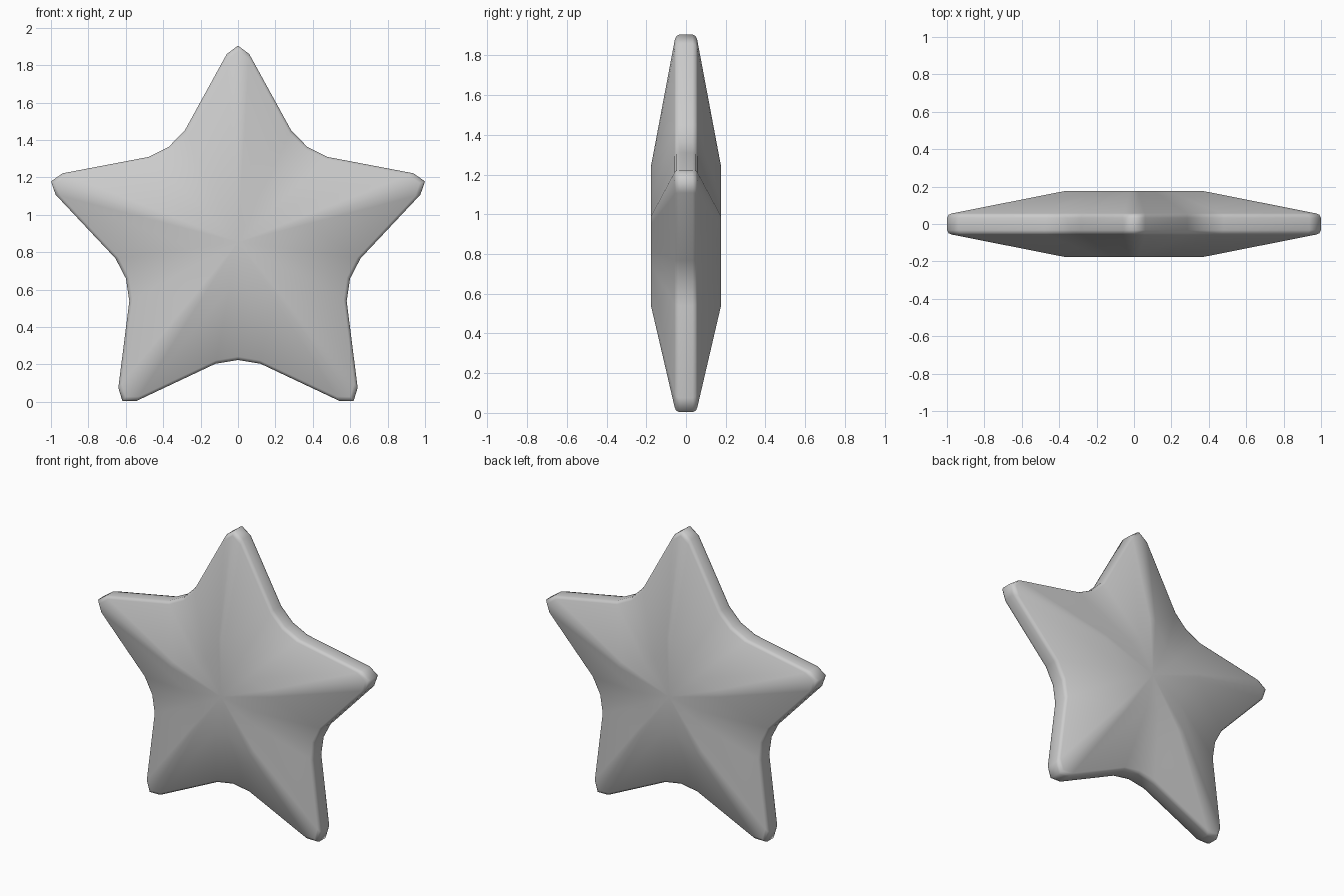
import bpy
import bmesh
from math import sin, cos, pi, radians

cube = bpy.data.objects.get("Cube")
if cube:
    bpy.data.objects.remove(cube, do_unlink=True)

CENTRE_Z = 0.854

# One arm of the outline as (distance along the arm, sideways offset):
# shoulder, tip, shoulder; and one rounded valley in its own direction
TIP = [(1.006, 0.06), (1.051, 0.0), (1.006, -0.06)]
VALLEY = [(0.65, 0.12), (0.63, 0.0), (0.65, -0.12)]

# Cross-section as (scale of the outline, depth), front plateau to back plateau
HALF = [(0.371, 0.176), (0.972, 0.057), (0.991, 0.05), (1.0, 0.033)]
SECTION = [(s, -y) for s, y in HALF] + [(s, y) for s, y in reversed(HALF)]


def star_outline():
    points = []
    for k in range(10):
        angle = radians(90) - k * pi / 5
        for along, side in (VALLEY if k % 2 else TIP):
            # sideways axis points to the previous corner of the star
            points.append((along * cos(angle) - side * sin(angle),
                           along * sin(angle) + side * cos(angle)))
    return points


grey = bpy.data.materials.new("light grey")
grey.use_nodes = True
colour = (0.6, 0.6, 0.6, 1.0)
grey.diffuse_color = colour
grey.node_tree.nodes["Principled BSDF"].inputs["Base Color"].default_value = colour

# Star body: rings of the outline lofted through the cross-section
bm = bmesh.new()
outline = star_outline()
count = len(outline)
rings = [[bm.verts.new((x * s, y, CENTRE_Z + z * s)) for x, z in outline]
         for s, y in SECTION]
for a, b in zip(rings, rings[1:]):
    for i in range(count):
        j = (i + 1) % count
        bm.faces.new((a[i], a[j], b[j], b[i]))

# Flat star plateaus on the front and back, fanned from the middle
for ring in (rings[0], rings[-1]):
    middle = bm.verts.new((0, ring[0].co.y, CENTRE_Z))
    for i in range(count):
        bm.faces.new((ring[i], ring[(i + 1) % count], middle))

bmesh.ops.recalc_face_normals(bm, faces=bm.faces)
for face in bm.faces:
    face.smooth = True

mesh = bpy.data.meshes.new("star")
bm.to_mesh(mesh)
bm.free()
mesh.materials.append(grey)
star = bpy.data.objects.new("star", mesh)
bpy.context.collection.objects.link(star)
